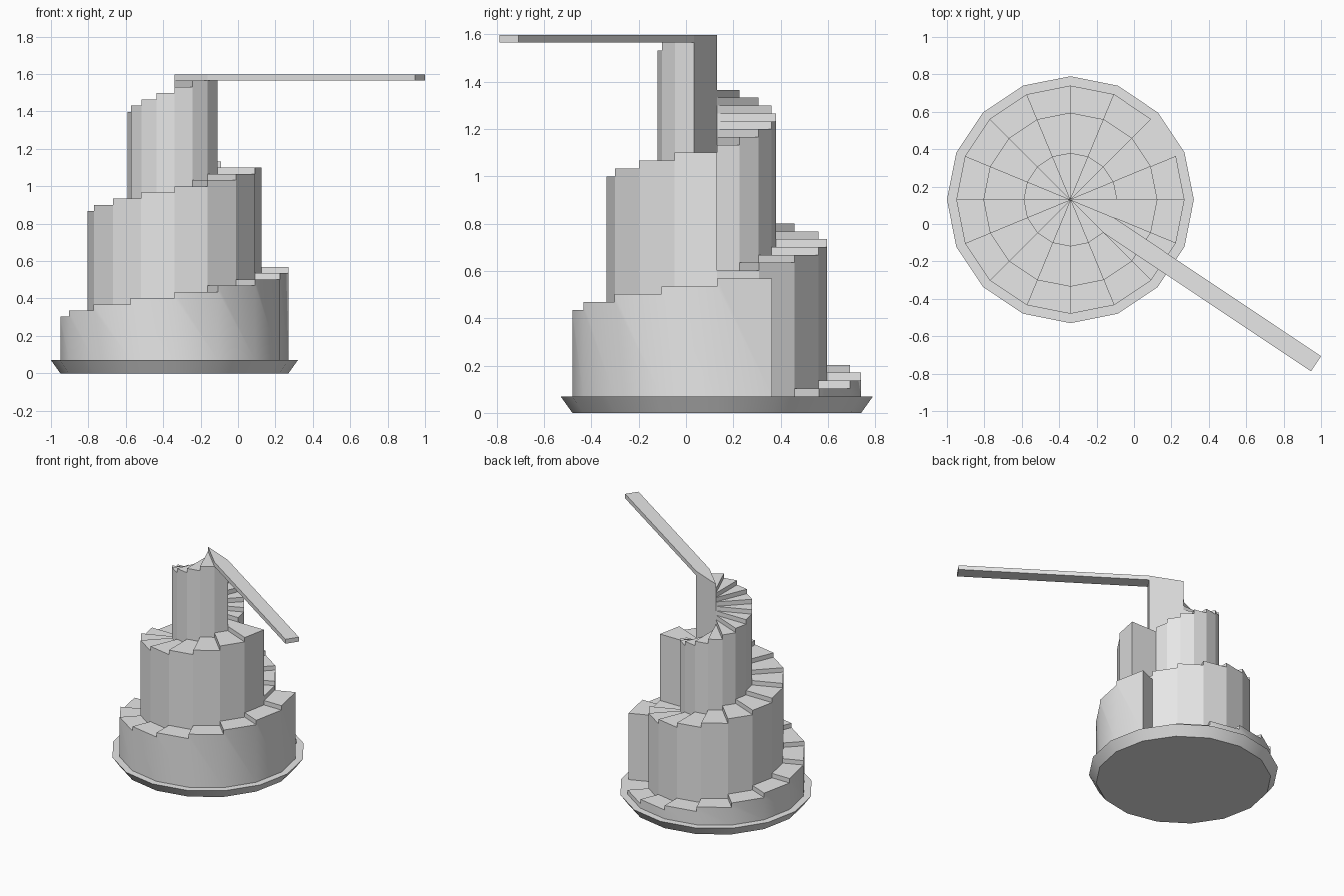
import bpy, bmesh, math
from mathutils import Vector

cube = bpy.data.objects.get("Cube")
if cube:
    bpy.data.objects.remove(cube)

CENTRE = Vector((-0.34, 0.13, 0))
SIDES = 16
BASE_TOP = 0.07
RISE = 0.0332
LAST = 46            # number of the topmost step, which carries the plank

stone = bpy.data.materials.new("light_grey")
stone.use_nodes = True
GREY = (0.8, 0.8, 0.8, 1)
stone.diffuse_color = GREY
stone.node_tree.nodes["Principled BSDF"].inputs["Base Color"].default_value = GREY


def point(radius, sector, z):
    a = math.tau * sector / SIDES
    return CENTRE + Vector((radius * math.cos(a), radius * math.sin(a), z))


def height(step):
    return BASE_TOP + RISE * step


def make(name, polygons, smooth=False):
    bm = bmesh.new()
    for poly in polygons:
        bm.faces.new([bm.verts.new(p) for p in poly])
    bmesh.ops.remove_doubles(bm, verts=bm.verts, dist=0.0001)
    mesh = bpy.data.meshes.new(name)
    bm.to_mesh(mesh)
    bm.free()
    mesh.materials.append(stone)
    obj = bpy.data.objects.new(name, mesh)
    bpy.context.collection.objects.link(obj)
    if smooth:
        bpy.ops.object.select_all(action='DESELECT')
        bpy.context.view_layer.objects.active = obj
        obj.select_set(True)
        bpy.ops.object.shade_smooth_by_angle(angle=math.radians(30))
    return obj


def stair_tier(name, radius, sector, step, count, smooth=False):
    """Wedge steps climbing anticlockwise round the centre line."""
    polys = []
    low = BASE_TOP
    for n in range(count):
        s, z = sector + n, height(step + n)
        # tread, outer wall, riser
        polys.append([point(0, s, z), point(radius, s, z), point(radius, s + 1, z)])
        wall = [point(radius, s, BASE_TOP), point(radius, s + 1, BASE_TOP),
                point(radius, s + 1, z), point(radius, s, z)]
        if n:
            wall.append(point(radius, s, low))
        polys.append(wall)
        polys.append([point(0, s, low), point(radius, s, low),
                      point(radius, s, z), point(0, s, z)])
        low = z
    # tall face closing the end of the flight
    end = sector + count
    polys.append([point(0, end, low), point(radius, end, low),
                  point(radius, end, BASE_TOP), point(0, end, BASE_TOP)])
    return make(name, polys, smooth)


# Flared base plate
bottom = [point(0.61, s, 0) for s in range(SIDES)]
rim = [point(0.66, s, BASE_TOP) for s in range(SIDES)]
sides = [[bottom[i - 1], bottom[i], rim[i], rim[i - 1]] for i in range(SIDES)]
make("base_plate", [bottom[::-1], rim] + sides, smooth=True)

# Three flights, each narrower and continuing the one below
stair_tier("lower_stairs", 0.61, 2, 1, 15, smooth=True)
stair_tier("middle_stairs", 0.465, 0, 16, 16)
stair_tier("upper_stairs", 0.25, 0, 32, 15)

# Plank running out from the topmost step
outward = Vector((math.cos(math.tau * 14.5 / SIDES), math.sin(math.tau * 14.5 / SIDES), 0))
inner = [point(0.25, 14, 0), point(0.25, 15, 0)]
reach = 1.579 - 0.25 * math.cos(math.pi / SIDES)
outline = [CENTRE, inner[0], inner[0] + outward * reach,
           inner[1] + outward * reach, inner[1]]
under = [p + Vector((0, 0, height(LAST - 1))) for p in outline]
top = [p + Vector((0, 0, height(LAST))) for p in outline]
edges = [[under[i - 1], under[i], top[i], top[i - 1]] for i in range(len(outline))]
make("plank", [under[::-1], top] + edges)
